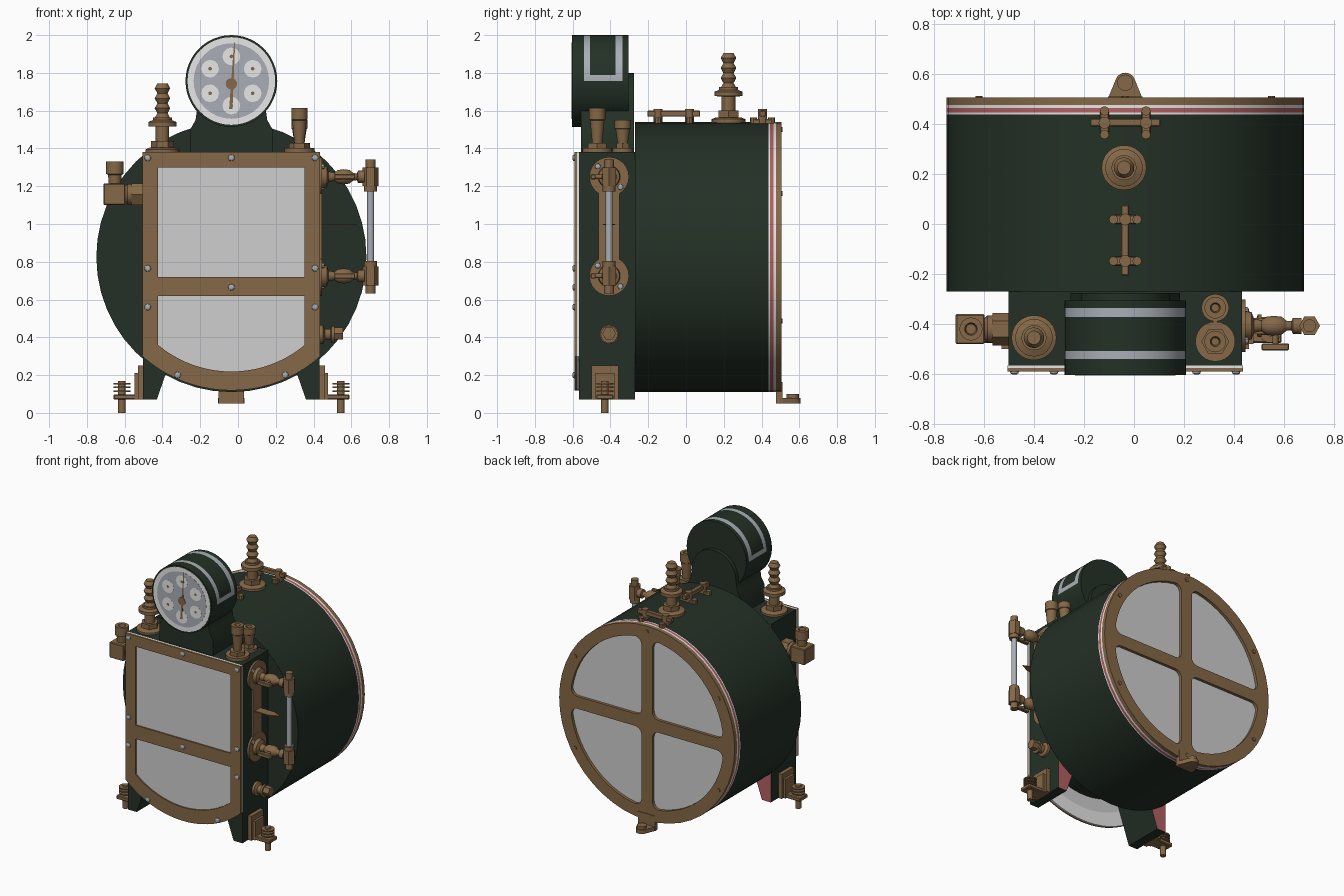
import bpy, bmesh, math
from mathutils import Matrix, Vector

if "Cube" in bpy.data.objects:
    bpy.data.objects.remove(bpy.data.objects["Cube"])

CX, CZ, R = -0.035, 0.825, 0.715   # drum axis and radius
parts = []


def material(name, rgb):
    m = bpy.data.materials.new(name)
    m.use_nodes = True
    m.diffuse_color = (*rgb, 1)
    m.node_tree.nodes["Principled BSDF"].inputs["Base Color"].default_value = (*rgb, 1)
    return m


green = material("dark_green", (0.017, 0.03, 0.019))
brass = material("aged_brass", (0.235, 0.138, 0.063))
glass = material("pale_glass", (0.62, 0.62, 0.62))
steel = material("steel_grey", (0.4, 0.43, 0.47))
white = material("white", (0.82, 0.82, 0.82))
red = material("faded_red", (0.45, 0.115, 0.12))


def finish(name, bm, *mats):
    bmesh.ops.remove_doubles(bm, verts=bm.verts, dist=1e-5)
    bmesh.ops.recalc_face_normals(bm, faces=bm.faces)
    me = bpy.data.meshes.new(name)
    bm.to_mesh(me)
    bm.free()
    for m in mats:
        me.materials.append(m)
    ob = bpy.data.objects.new(name, me)
    bpy.context.collection.objects.link(ob)
    parts.append(ob)
    return ob


def lathe(name, profile, loc, axis, mat, seg=24):
    """Revolve (radius, height) points about an axis and cap both ends."""
    bm = bmesh.new()
    rings = []
    for r, h in profile:
        ring = []
        for i in range(seg):
            a = math.tau * i / seg
            u, v = r * math.cos(a), r * math.sin(a)
            p = {"X": (h, u, v), "Y": (u, h, v), "Z": (u, v, h)}[axis]
            ring.append(bm.verts.new(Vector(p) + Vector(loc)))
        rings.append(ring)
    for a, b in zip(rings, rings[1:]):
        for i in range(seg):
            j = (i + 1) % seg
            bm.faces.new((a[i], a[j], b[j], b[i]))
    bm.faces.new(rings[0])
    bm.faces.new(rings[-1])
    return finish(name, bm, mat)


def rod(name, r, h0, h1, loc, axis, mat=brass, seg=24):
    return lathe(name, [(r, h0), (r, h1)], loc, axis, mat, seg)


def box(name, x, y, z, mat=brass, bevel=0):
    bm = bmesh.new()
    bmesh.ops.create_cube(bm, size=1)
    for v in bm.verts:
        v.co = [(a + b) / 2 + c * (b - a) for (a, b), c in zip((x, y, z), v.co)]
    if bevel:
        bmesh.ops.bevel(bm, geom=bm.edges[:], offset=bevel, segments=1, affect="EDGES")
    return finish(name, bm, mat)


def plate(name, loops, y0, y1, mat, *more, turn=Matrix()):
    """Extrude an x-z outline with holes from y0 to y1."""
    cu = bpy.data.curves.new(name, "CURVE")
    cu.dimensions, cu.fill_mode, cu.extrude = "2D", "BOTH", (y1 - y0) / 2
    for pts in loops:
        sp = cu.splines.new("POLY")
        sp.points.add(len(pts) - 1)
        for q, (x, z) in zip(sp.points, pts):
            q.co = (x, z, 0, 1)
        sp.use_cyclic_u = True
    tmp = bpy.data.objects.new(name + "_outline", cu)
    bpy.context.collection.objects.link(tmp)
    dg = bpy.context.evaluated_depsgraph_get()
    me = bpy.data.meshes.new_from_object(tmp.evaluated_get(dg))
    bm = bmesh.new()
    bm.from_mesh(me)
    bpy.data.objects.remove(tmp)
    bpy.data.meshes.remove(me)
    bm.transform(turn @ Matrix.Translation((0, (y0 + y1) / 2, 0)) @ Matrix.Rotation(math.pi / 2, 4, "X"))
    return finish(name, bm, mat, *more)


def arc(x, z, r, a0, a1, n):
    return [(x + r * math.cos(a0 + (a1 - a0) * i / n), z + r * math.sin(a0 + (a1 - a0) * i / n))
            for i in range(n + 1)]


def bottom_arc(half, r, n=20):
    """Arc about the drum axis from the left edge to the right edge."""
    a = math.asin(half / r)
    return arc(CX, CZ, r, -math.pi / 2 - a, -math.pi / 2 + a, n)


# Drum with its coloured bands
for name, y0, y1, r, mat in (("drum", -0.27, 0.437, R, green), ("band_front_line", 0.437, 0.445, R, white),
                             ("red_band", 0.445, 0.463, R, red), ("band_back_line", 0.463, 0.476, R, white)):
    rod(name, r, y0, y1, (CX, 0, CZ), "Y", mat, 48)

# Rear window frame: ring and cross with four rounded quadrant openings
W, F, RI = 0.045, 0.05, 0.625
c = W + F
d = math.sqrt((RI - F) ** 2 - c * c)
a2, a3 = math.atan2(c, d), math.atan2(d, c)
quadrant = (arc(c, c, F, math.pi, 1.5 * math.pi, 5) + arc(d, c, F, -math.pi / 2, a2, 5)
            + arc(0, 0, RI, a2, a3, 12)[1:-1] + arc(c, d, F, a3, math.pi, 5))
holes = [[(CX + sx * x, CZ + sz * z) for x, z in quadrant] for sx in (1, -1) for sz in (1, -1)]
plate("rear_frame", [arc(CX, CZ, R, 0, math.tau, 48)[:-1]] + holes, 0.476, 0.505, brass)
rod("rear_glass", 0.66, 0.474, 0.484, (CX, 0, CZ), "Y", glass, 48)
for i in range(6):
    a = math.pi / 6 + i * math.pi / 3
    rod("rear_screw", 0.014, 0.5, 0.512, (CX + 0.675 * math.cos(a), 0, CZ + 0.675 * math.sin(a)), "Y", brass, 10)

# Front housing with legs, red on its rear
H, TOP = 0.467, 1.38
left_leg = [(CX - H, TOP), (CX - H, 0.07), (CX - 0.395, 0.07)]
right_leg = [(2 * CX - x, z) for x, z in reversed(left_leg)]
housing = plate("front_housing", [left_leg + bottom_arc(0.28, 0.508) + right_leg], -0.566, -0.27, green, red)
for f in housing.data.polygons:
    f.material_index = int(f.normal.y > 0.9)

# Front window frame, gasket and panes
outline = [(CX - H - 0.003, TOP)] + bottom_arc(H + 0.003, 0.706) + [(CX + H + 0.003, TOP)]
upper = [(CX - 0.388, 1.3), (CX - 0.388, 0.72), (CX + 0.388, 0.72), (CX + 0.388, 1.3)]
lower = [(CX - 0.388, 0.62)] + bottom_arc(0.388, 0.606) + [(CX + 0.388, 0.62)]
plate("front_gasket", [outline, upper, lower], -0.576, -0.566, white)
plate("front_frame", [outline, upper, lower], -0.59, -0.576, brass)
plate("upper_pane", [upper], -0.58, -0.568, glass)
plate("lower_pane", [lower], -0.58, -0.568, glass)
screws = [(0, 1.35), (0, 0.665), (-0.285, 0.2), (0.285, 0.2)]
screws += [(s * 0.443, z) for s in (-1, 1) for z in (1.35, 0.765, 0.56)]
for x, z in screws:
    lathe("front_screw", [(0.018, -0.588), (0.016, -0.597), (0.008, -0.602)], (CX + x, 0, z), "Y", steel, 12)

# Dial housing with a painted stripe loop, and its neck
GZ, GR = 1.757, 0.243
dial = lathe("dial_housing", [(GR, y) for y in (-0.603, -0.54, -0.508, -0.372, -0.335, -0.305)],
             (CX, 0, GZ), "Y", green, 48)
dial.data.materials.append(steel)
for f in dial.data.polygons:
    x, y, z = f.center
    edge = -0.54 < y < -0.508 or -0.372 < y < -0.335
    end = z < GZ + 0.03 and -0.54 < y < -0.335
    f.material_index = int(z > GZ and abs(f.normal.y) < 0.5 and (edge or end))
neck = [(CX + 0.218, 1.37), (CX + 0.218, 1.5), (CX + 0.19, 1.55), (CX + 0.18, 1.62)]
neck += arc(CX, 1.62, 0.18, 0, math.pi, 16)[1:-1] + [(2 * CX - x, z) for x, z in reversed(neck)]
plate("dial_neck", [neck], -0.555, -0.275, green)
rod("dial_rim_face", 0.232, -0.6042, -0.6, (CX, 0, GZ), "Y", white, 48)
rod("dial_face", 0.2, -0.605, -0.6, (CX, 0, GZ), "Y", steel, 32)
for i in range(6):
    a = math.pi / 6 + i * math.pi / 3
    x, z = CX + 0.13 * math.cos(a), GZ + 0.13 * math.sin(a)
    rod("dial_patch", 0.047, -0.6056, -0.6, (x, 0, z), "Y", white, 12)
    rod("dial_mark", 0.01, -0.6062, -0.6, (x, 0, z), "Y", brass, 8)
rod("dial_boss", 0.03, -0.6065, -0.6, (CX, 0, GZ - 0.015), "Y")
plate("dial_hand", [[(CX - 0.012, 1.61), (CX + 0.006, 1.61), (CX + 0.02, 1.96), (CX + 0.014, 1.96)]],
      -0.6063, -0.6, brass)


def safety_valve(x, y, z):
    lathe("valve_base", [(0.09, -0.02), (0.09, 0.015), (0.065, 0.025)], (x, y, z), "Z", brass)
    rod("valve_nut", 0.06, 0.02, 0.06, (x, y, z), "Z", brass, 6)
    lathe("valve_collar", [(0.036, 0.05), (0.036, 0.135), (0.075, 0.137), (0.075, 0.16), (0.05, 0.17), (0.05, 0.185)],
          (x, y, z), "Z", brass)
    ripple = [(0.034 + 0.007 * math.cos(i * math.pi / 2), 0.18 + i * 0.0132) for i in range(15)]
    lathe("valve_stem", ripple, (x, y, z), "Z", brass)


def cup(x, y, z, base, height):
    rod("cup_base", base, -0.01, 0.022, (x, y, z), "Z")
    rod("cup_nut", base * 0.7, 0.02, 0.05, (x, y, z), "Z", brass, 6)
    lathe("cup_body", [(0.026, 0.04), (0.038, height * 0.72), (0.043, height * 0.74), (0.043, height),
                       (0.02, height), (0.015, height - 0.03)], (x, y, z), "Z", brass)


safety_valve(-0.04, 0.225, 1.54)
safety_valve(-0.4, -0.455, TOP)
cup(0.325, -0.47, TOP, 0.08, 0.235)
cup(0.325, -0.335, TOP, 0.055, 0.17)

# Side block with an upright cup
box("side_block", (-0.713, -0.597), (-0.48, -0.36), (1.1, 1.215), bevel=0.005)
lathe("side_block_pipe", [(0.04, -0.6), (0.055, -0.585), (0.055, -0.565), (0.042, -0.56)], (0, -0.42, 1.157), "X", brass)
rod("side_block_pipe_nut", 0.065, -0.565, -0.49, (0, -0.42, 1.157), "X", brass, 6)
lathe("side_block_cup", [(0.032, 1.21), (0.036, 1.26), (0.046, 1.265), (0.046, 1.33), (0.025, 1.33), (0.02, 1.3)],
      (-0.652, -0.42, 0), "Z", brass)

# Water gauge on the left side: back plate, arms and glass tube
WY = -0.407
box("gauge_back_strip", (0.43, 0.444), (WY - 0.055, WY + 0.055), (0.72, 1.25))
for z, s in ((1.25, 1), (0.725, -1)):
    rod("gauge_back_disc", 0.105, 0.43, 0.446, (0, WY, z), "X")
    lathe("gauge_arm", [(0.06, 0.44), (0.055, 0.47), (0.028, 0.48), (0.022, 0.51), (0.036, 0.53), (0.04, 0.56),
                        (0.036, 0.59), (0.02, 0.61), (0.018, 0.63), (0.032, 0.635), (0.032, 0.67)], (0, WY, z), "X", brass)
    rod("gauge_handle_stem", 0.012, WY - 0.08, WY, (0.565, 0, z), "Y", brass, 12)
    box("gauge_handle", (0.51, 0.62), (-0.505, -0.478), (z - 0.014, z + 0.014), bevel=0.004)
    rod("gauge_end", 0.042, z - 0.05, z + 0.05, (0.702, WY, 0), "Z", brass, 6)
    for n, r, h0, h1 in (("gauge_cap", 0.026, 0.05, 0.092), ("gauge_gland", 0.034, -0.078, -0.045)):
        a, b = sorted((z + s * h0, z + s * h1))
        rod(n, r, a, b, (0.702, WY, 0), "Z", brass, 12)
    for k in (-1, 1):
        lathe("gauge_screw", [(0.016, 0.44), (0.014, 0.455), (0.006, 0.459)],
              (0, WY + k * 0.06, z - k * 0.055), "X", steel, 10)
rod("gauge_glass_tube", 0.019, 0.75, 1.22, (0.702, WY, 0), "Z", steel, 16)
plate("gauge_pointer", [[(0.43, -0.44), (0.56, -0.44), (0.63, WY), (0.56, -0.375), (0.43, -0.375)]],
      0.994, 1.0, brass, turn=Matrix(((1, 0, 0, 0), (0, 0, 1, 0), (0, 1, 0, 0), (0, 0, 0, 1))))

# Drain plug below the water gauge
lathe("drain_plug", [(0.05, 0.43), (0.05, 0.45), (0.03, 0.46), (0.03, 0.49), (0.045, 0.495), (0.045, 0.51)],
      (0, WY, 0.415), "X", brass)
rod("drain_nut", 0.036, 0.505, 0.556, (0, WY, 0.42), "X", brass, 6)

# Front feet: bracket, pad and sprung bolt on each leg
for s in (-1, 1):
    def span(a, b):
        return tuple(sorted((CX + s * a, CX + s * b)))
    box("foot_bracket", span(0.465, 0.495), (-0.5, -0.358), (0.07, 0.25))
    box("foot_rib", span(0.49, 0.512), (-0.48, -0.378), (0.07, 0.21))
    box("foot_pad", span(0.465, 0.625), (-0.475, -0.385), (0.07, 0.098), bevel=0.005)
    x = CX + s * 0.58
    rod("foot_bolt", 0.02, 0, 0.17, (x, -0.43, 0), "Z", brass, 12)
    for z in (0.115, 0.135, 0.155):
        rod("foot_washer", 0.045, z - 0.004, z + 0.004, (x, -0.43, 0), "Z")

# Rear foot
box("rear_foot_lug", (CX - 0.068, CX + 0.068), (0.476, 0.51), (0.05, 0.16))
foot = [(CX - 0.07, 0.5), (CX + 0.07, 0.5)] + arc(CX, 0.565, 0.04, 0.4, math.pi - 0.4, 10)
plate("rear_foot_pad", [foot], 0.05, 0.08, brass, turn=Matrix(((1, 0, 0, 0), (0, 0, 1, 0), (0, 1, 0, 0), (0, 0, 0, 1))))
rod("rear_foot_boss", 0.032, 0.05, 0.1, (CX, 0.565, 0), "Z")


# Carrying loops on top of the drum
def loop_handle(y, along_x):
    def point(a, b):
        return (CX + a, y + b) if along_x else (CX + b, y + a)

    def bar(name, a, b, z):
        x0, y0 = point(-a[0], -b)
        x1, y1 = point(a[1], b)
        box(name, (x0, x1), (y0, y1), z, bevel=0.004)
    bar("loop_bar", (0.14, 0.14), 0.016, (1.568, 1.6))
    for s in (-0.083, 0.083):
        x, yy = point(s, 0)
        rod("loop_post", 0.024, 1.53, 1.61, (x, yy, 0), "Z", brass, 12)
        bar("loop_foot", (-s + 0.018, s + 0.018), 0.05, (1.52, 1.555))
        for t in (-0.047, 0.047):
            rod("loop_bolt", 0.019, 1.52, 1.565, (*point(s, t), 0), "Z", brass, 8)


loop_handle(-0.065, False)
loop_handle(0.405, True)

# Smooth round parts, keep edges sharp
bpy.ops.object.select_all(action="DESELECT")
for ob in parts:
    ob.select_set(True)
bpy.context.view_layer.objects.active = parts[0]
bpy.ops.object.shade_smooth_by_angle(angle=math.radians(32))
